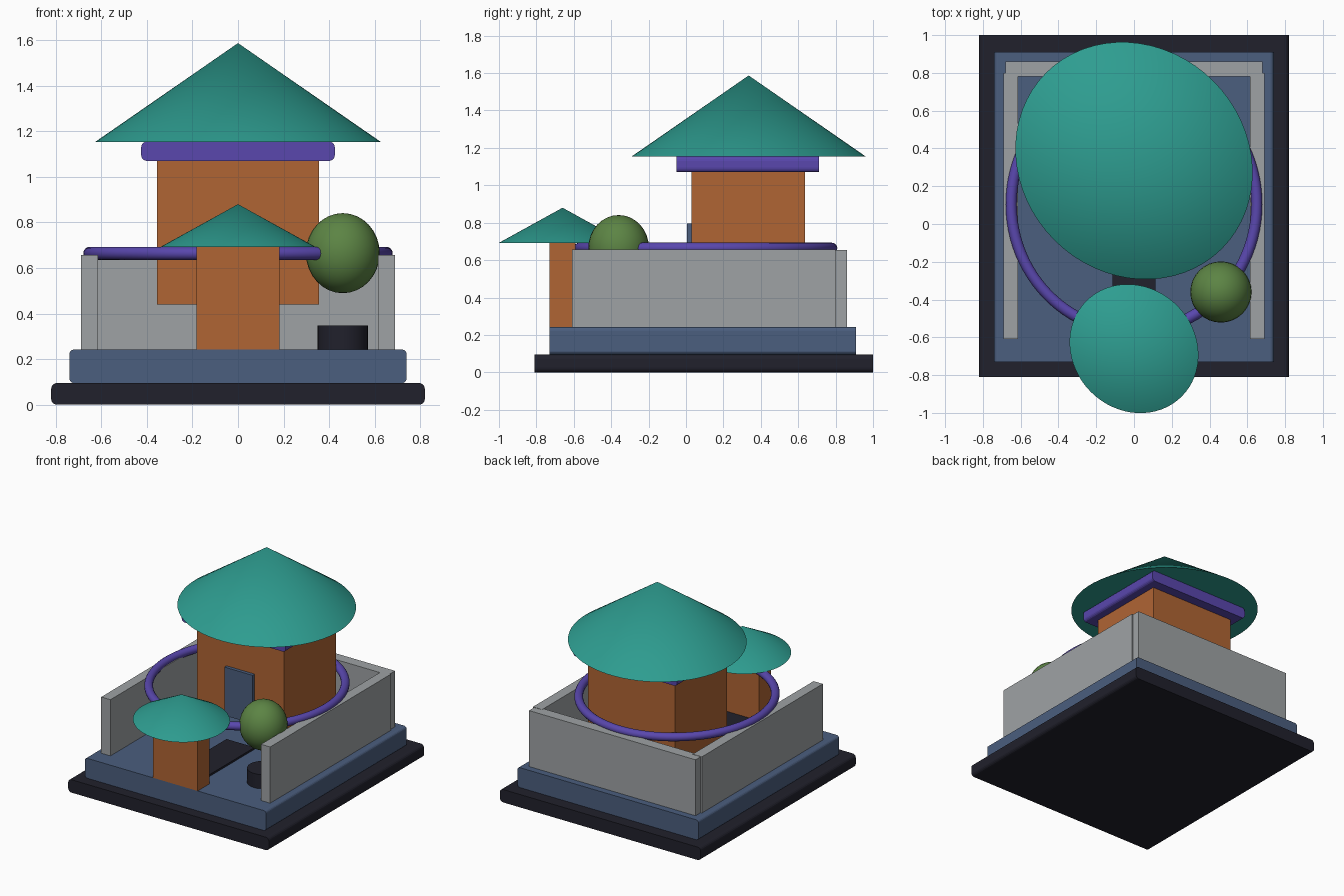
import bpy, bmesh, math
from mathutils import Vector

cube = bpy.data.objects.get("Cube")
if cube:
    bpy.data.objects.remove(cube, do_unlink=True)


def material(name, r, g, b):
    m = bpy.data.materials.new(name)
    m.use_nodes = True
    m.diffuse_color = (r, g, b, 1)
    m.node_tree.nodes["Principled BSDF"].inputs["Base Color"].default_value = (r, g, b, 1)
    return m


charcoal = material("charcoal", 0.015, 0.015, 0.025)
slate = material("slate_blue", 0.07, 0.112, 0.21)
stone = material("pale_stone", 0.345, 0.365, 0.375)
clay = material("orange_clay", 0.434, 0.13, 0.034)
teal = material("teal_roof", 0.027, 0.337, 0.28)
violet = material("violet_trim", 0.1, 0.063, 0.42)
leaf = material("leaf_green", 0.107, 0.231, 0.058)


def box(name, mat, x, y, z, round_edges=0):
    """Box from (min, max) ranges; optionally rounds the edges running front to back."""
    lo, hi = Vector((x[0], y[0], z[0])), Vector((x[1], y[1], z[1]))
    mid, size = (lo + hi) / 2, hi - lo
    bm = bmesh.new()
    bmesh.ops.create_cube(bm, size=1)
    bmesh.ops.scale(bm, vec=size, verts=bm.verts)
    if round_edges:
        long_edges = [e for e in bm.edges
                      if abs(e.verts[0].co.y - e.verts[1].co.y) > size.y / 2]
        bmesh.ops.bevel(bm, geom=long_edges, offset=round_edges, segments=4,
                        profile=0.5, affect='EDGES')
    mesh = bpy.data.meshes.new(name)
    bm.to_mesh(mesh)
    bm.free()
    mesh.materials.append(mat)
    obj = bpy.data.objects.new(name, mesh)
    obj.location = mid
    bpy.context.collection.objects.link(obj)
    return obj


def finish(name, mat, scale=(1, 1, 1)):
    """Names, scales, colours and smooths the primitive just added."""
    obj = bpy.context.object
    obj.name = name
    obj.scale = scale
    obj.data.materials.append(mat)
    bpy.ops.object.shade_smooth_by_angle(angle=math.radians(35))
    return obj


def roof(name, y, radius, z0, z1):
    """Cone, slightly oval along a diagonal."""
    bpy.ops.mesh.primitive_cone_add(vertices=64, radius1=radius, radius2=0, depth=z1 - z0,
                                    location=(0, y, (z0 + z1) / 2),
                                    rotation=(0, 0, math.radians(-45)))
    finish(name, teal, (1.049, 0.949, 1))


# Stepped foundation
box("base_slab", charcoal, (-0.82, 0.82), (-0.81, 1.0), (0, 0.095), 0.025)
box("terrace", slate, (-0.74, 0.74), (-0.73, 0.91), (0.095, 0.242), 0.02)

# Courtyard walls
for side, s in (("left", 1), ("right", -1)):
    xs = sorted((s * 0.615, s * 0.69))
    box(side + "_wall", stone, xs, (-0.61, 0.80), (0.242, 0.657))
box("back_wall", stone, (-0.68, 0.68), (0.78, 0.86), (0.242, 0.655))

# Main hall, door, eave and roof
box("hall", clay, (-0.355, 0.355), (0.03, 0.635), (0.44, 1.075))
box("door", slate, (-0.115, 0.115), (0.005, 0.035), (0.44, 0.797))
box("eave", violet, (-0.425, 0.425), (-0.05, 0.71), (1.07, 1.155), 0.025)
roof("hall_roof", 0.335, 0.628, 1.153, 1.587)

# Gatehouse and path
box("gatehouse", clay, (-0.182, 0.182), (-0.73, -0.59), (0.242, 0.692))
roof("gatehouse_roof", -0.66, 0.341, 0.692, 0.88)
box("path", charcoal, (-0.115, 0.115), (-0.62, 0.03), (0.242, 0.256))

# Ring around the hall
bpy.ops.mesh.primitive_torus_add(major_radius=0.65, minor_radius=0.029, major_segments=96,
                                 minor_segments=16, location=(0, 0.105, 0.664))
finish("ring", violet, (1, 1.037, 1))

# Tree: planter below, crown above
bpy.ops.mesh.primitive_cylinder_add(vertices=32, radius=0.11, depth=0.105,
                                    location=(0.46, -0.36, 0.294))
finish("planter", charcoal)
bpy.ops.mesh.primitive_uv_sphere_add(segments=32, ring_count=16, radius=0.162,
                                     location=(0.46, -0.36, 0.665))
finish("tree_crown", leaf, (1, 1, 1.085))
